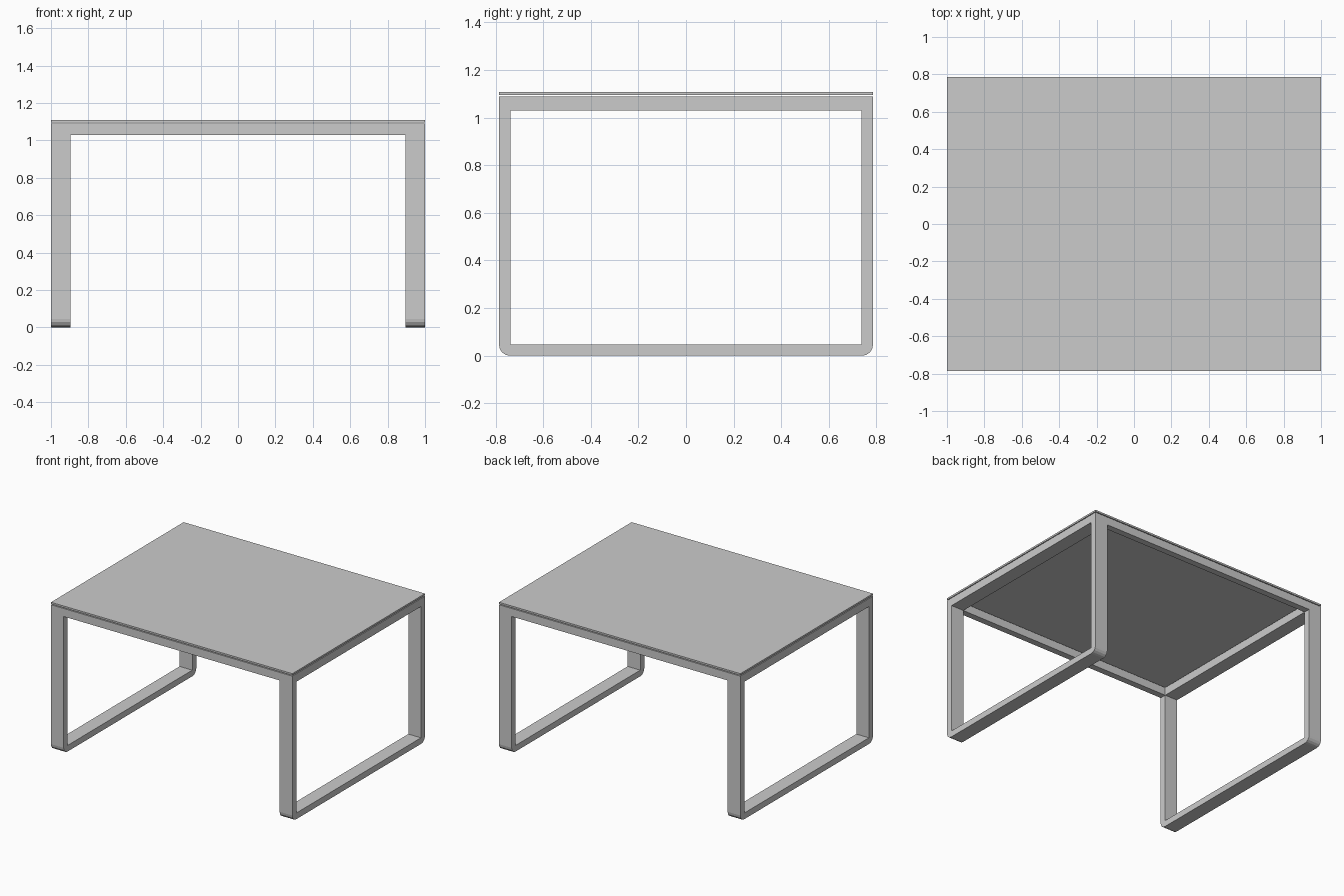
import bpy, bmesh, math

if "Cube" in bpy.data.objects:
    bpy.data.objects.remove(bpy.data.objects["Cube"])

HX, HY = 1.0, 0.785          # half length / half depth
LEG_W, BAR = 0.105, 0.048    # leg width along x, bar thickness
RAIL_Z, FRAME_Z = 1.029, 1.089
TOP_Z0, TOP_Z1 = 1.095, 1.108


def finish(name, bm, mirror=None):
    bmesh.ops.recalc_face_normals(bm, faces=bm.faces)
    me = bpy.data.meshes.new(name)
    bm.to_mesh(me)
    bm.free()
    ob = bpy.data.objects.new(name, me)
    bpy.context.collection.objects.link(ob)
    if mirror is not None:
        mod = ob.modifiers.new("mirror", 'MIRROR')
        mod.use_axis = [i == mirror for i in range(3)]
        mod.use_mirror_merge = False
    return ob


def box(name, lo, hi, mirror=None):
    bm = bmesh.new()
    bmesh.ops.create_cube(bm, size=1)
    for v in bm.verts:
        v.co = [(a + b) / 2 + c * (b - a) for a, b, c in zip(lo, hi, v.co)]
    return finish(name, bm, mirror)


def corner(cy, cz, r, start, steps=4):
    angles = [start + math.pi / 2 * i / steps for i in range(steps + 1)]
    return [(cy + r * math.cos(a), cz + r * math.sin(a)) for a in angles]


# U-shaped sled legs with rounded lower outer corners
R = 0.045
inner = HY - BAR
profile = [(-HY, FRAME_Z)]
profile += corner(-HY + R, R, R, math.pi)
profile += corner(HY - R, R, R, 1.5 * math.pi)
profile += [(HY, FRAME_Z), (inner, FRAME_Z), (inner, 0.046),
            (-inner, 0.046), (-inner, FRAME_Z)]
bm = bmesh.new()
face = bm.faces.new([bm.verts.new((HX - LEG_W, y, z)) for y, z in profile])
ext = bmesh.ops.extrude_face_region(bm, geom=[face], use_keep_orig=True)
moved = [g for g in ext['geom'] if isinstance(g, bmesh.types.BMVert)]
bmesh.ops.translate(bm, verts=moved, vec=(LEG_W, 0, 0))
finish("sled_legs", bm, mirror=0)

# Rails joining the legs under the top
box("side_rails", (HX - LEG_W, -inner, RAIL_Z), (HX, inner, FRAME_Z), mirror=0)
box("long_rails", (-HX + LEG_W, inner, RAIL_Z), (HX - LEG_W, HY, FRAME_Z), mirror=1)

# Thin top, floating just above the frame
box("table_top", (-HX, -HY, TOP_Z0), (HX, HY, TOP_Z1))
